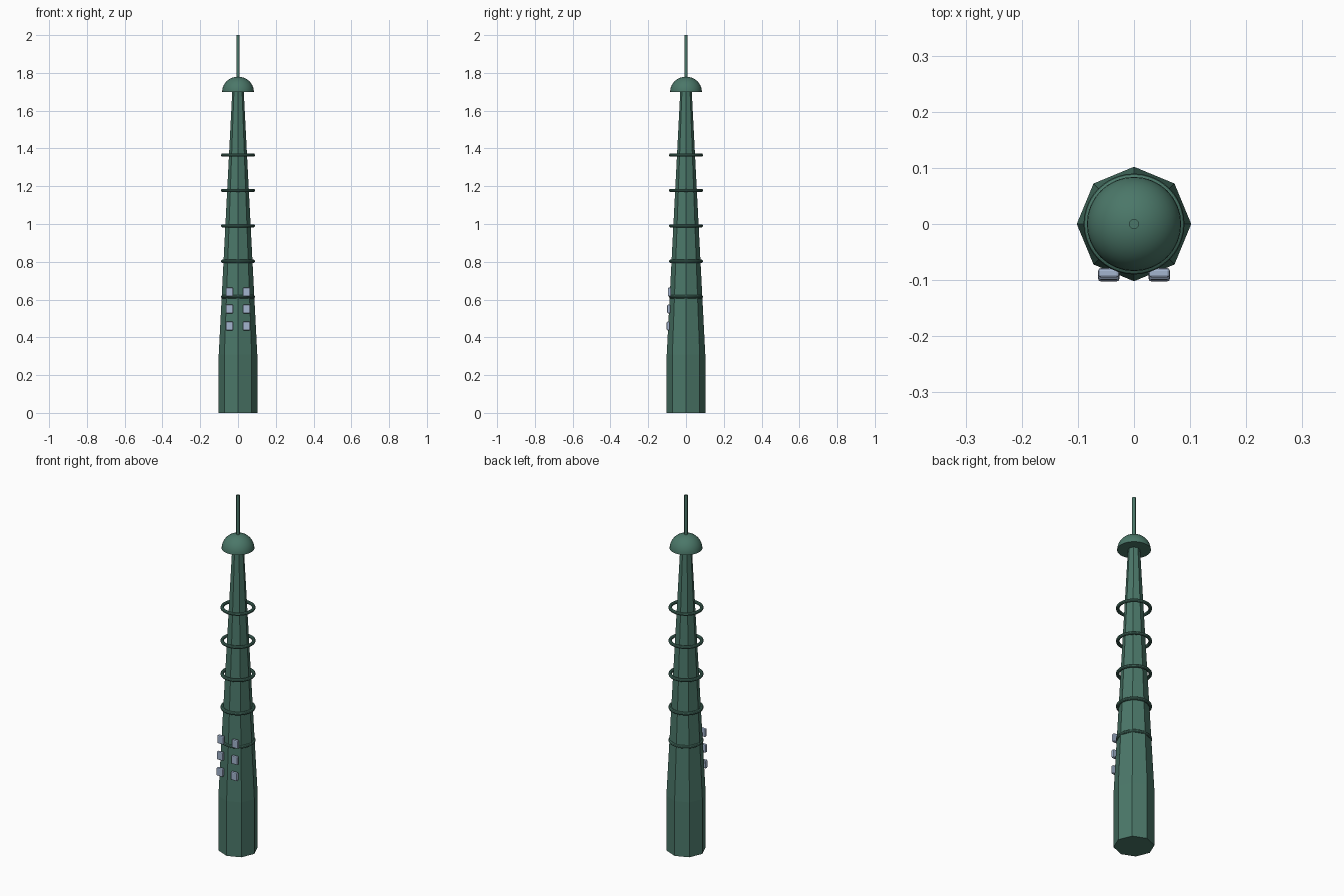
import bpy, math

if "Cube" in bpy.data.objects:
    bpy.data.objects.remove(bpy.data.objects["Cube"])


def material(name, rgb):
    m = bpy.data.materials.new(name)
    m.diffuse_color = (*rgb, 1)
    m.use_nodes = True
    m.node_tree.nodes["Principled BSDF"].inputs["Base Color"].default_value = m.diffuse_color
    return m


GREEN = material("weathered_green", (0.07, 0.185, 0.14))
BLUE = material("pale_blue_glass", (0.37, 0.46, 0.62))


def finish(name, mat, smooth=True):
    ob = bpy.context.object
    ob.name = name
    ob.data.materials.append(mat)
    if smooth:
        bpy.ops.object.shade_smooth_by_angle(angle=math.radians(35))
    return ob


def lathe(name, profile, sides, mat, smooth):
    """Revolve (radius, z) points around z; a zero radius closes to a pole."""
    verts, rings, faces = [], [], []
    for r, z in profile:
        n = 1 if r == 0 else sides
        rings.append([len(verts) + i for i in range(n)])
        verts += [(r * math.cos(math.tau * i / sides), r * math.sin(math.tau * i / sides), z)
                  for i in range(n)]
    for a, b in zip(rings, rings[1:]):
        for i in range(sides):
            j = (i + 1) % sides
            if len(b) == 1:
                faces.append((a[i], a[j], b[0]))
            else:
                faces.append((a[i], a[j], b[j], b[i]))
    faces.append(rings[0][::-1])
    if len(rings[-1]) > 1:
        faces.append(rings[-1])
    me = bpy.data.meshes.new(name)
    me.from_pydata(verts, [], faces)
    ob = bpy.data.objects.new(name, me)
    bpy.context.collection.objects.link(ob)
    bpy.ops.object.select_all(action='DESELECT')
    ob.select_set(True)
    bpy.context.view_layer.objects.active = ob
    return finish(name, mat, smooth)


# Eight-sided tower: straight base and tapering shaft
lathe("tower_shaft", [(0.102, 0), (0.102, 0.31), (0.03, 1.71)], 8, GREEN, False)

# Half-dome cap with flat underside
R, H, Z0, N = 0.084, 0.08, 1.70, 10
dome = [(R * math.cos(math.pi / 2 * i / N), Z0 + H * math.sin(math.pi / 2 * i / N))
        for i in range(N)] + [(0, Z0 + H)]
lathe("dome_cap", dome, 32, GREEN, True)

# Antenna
lathe("antenna", [(0.009, 1.76), (0.009, 2.0)], 12, GREEN, True)

# Hoops around the shaft
for i in range(5):
    bpy.ops.mesh.primitive_torus_add(location=(0, 0, 0.615 + 0.1875 * i),
                                     major_radius=0.081, minor_radius=0.009,
                                     major_segments=40, minor_segments=10)
    finish("hoop_%d" % (i + 1), GREEN)

# Two columns of windows standing off the front
for row, (y, z) in enumerate([(-0.094, 0.46), (-0.091, 0.55), (-0.087, 0.64)]):
    for side in (-1, 1):
        bpy.ops.mesh.primitive_cube_add(size=1, location=(side * 0.045, y, z))
        ob = bpy.context.object
        ob.scale = (0.038, 0.017, 0.046)
        bpy.ops.object.transform_apply(location=False, rotation=False, scale=True)
        bev = ob.modifiers.new("soft_edges", 'BEVEL')
        bev.width, bev.segments = 0.005, 2
        finish("window_%d_%s" % (row + 1, "left" if side < 0 else "right"), BLUE, False)
